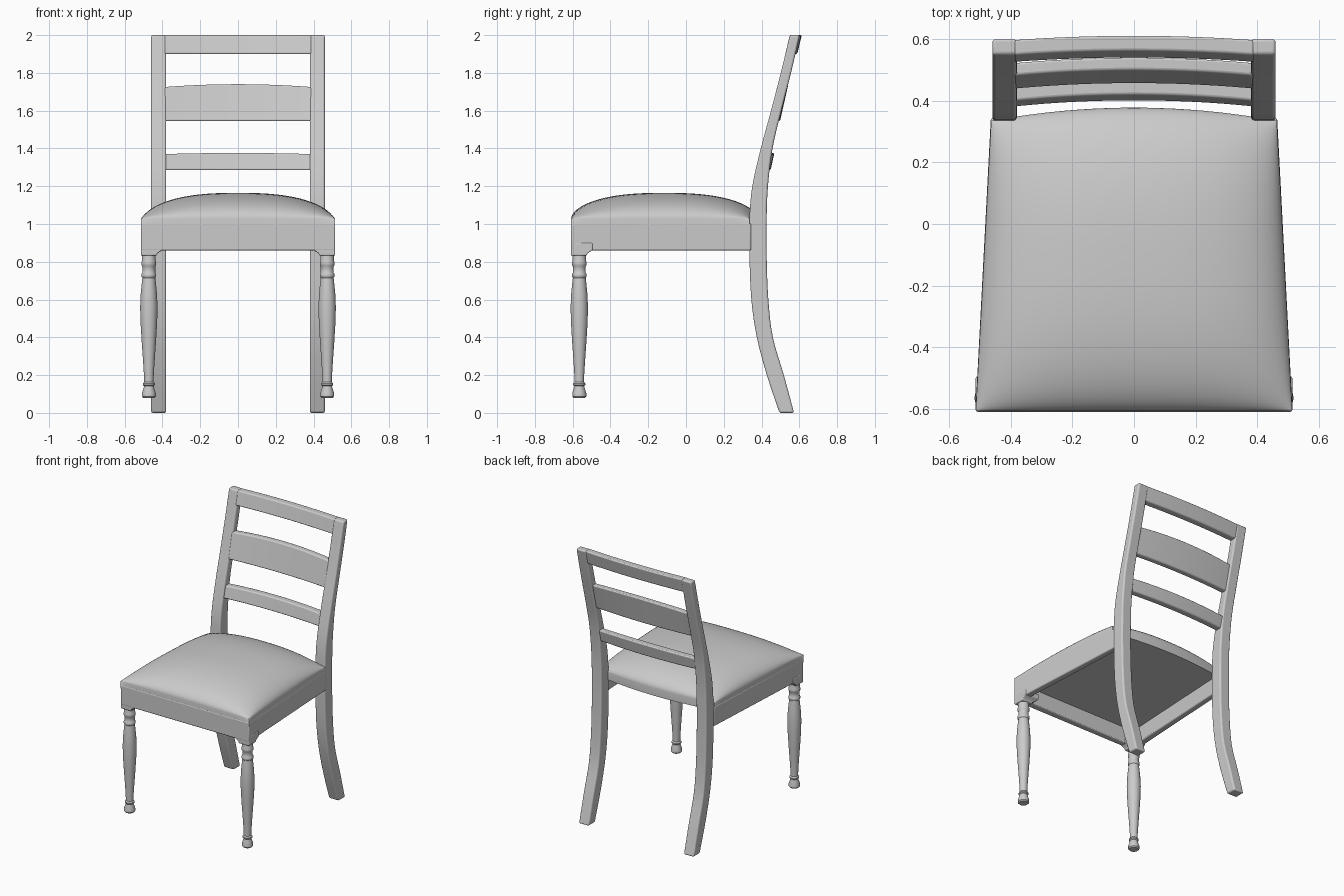
import bpy, bmesh, math
from mathutils import Vector

if "Cube" in bpy.data.objects:
    bpy.data.objects.remove(bpy.data.objects["Cube"])


def make(name, verts, faces, bevel=0.0, angle=40):
    me = bpy.data.meshes.new(name)
    bm = bmesh.new()
    vs = [bm.verts.new(v) for v in verts]
    for f in faces:
        bm.faces.new([vs[i] for i in f])
    bmesh.ops.remove_doubles(bm, verts=bm.verts, dist=1e-5)
    bmesh.ops.recalc_face_normals(bm, faces=bm.faces)
    bm.to_mesh(me)
    bm.free()
    ob = bpy.data.objects.new(name, me)
    bpy.context.collection.objects.link(ob)
    if bevel:
        m = ob.modifiers.new("Bevel", 'BEVEL')
        m.width, m.segments = bevel, 3
        m.limit_method, m.angle_limit = 'ANGLE', math.radians(40)
    bpy.context.view_layer.objects.active = ob
    ob.select_set(True)
    bpy.ops.object.shade_smooth_by_angle(angle=math.radians(angle))
    ob.select_set(False)
    return ob


def loft(name, rings, bevel=0.0, angle=40):
    """Skin a list of closed rings and cap both ends."""
    n, k = len(rings[0]), len(rings)
    faces = [(i*n + j, i*n + (j+1) % n, (i+1)*n + (j+1) % n, (i+1)*n + j)
             for i in range(k-1) for j in range(n)]
    faces += [tuple(range(n)), tuple(range((k-1)*n, k*n))]
    return make(name, [v for r in rings for v in r], faces, bevel, angle)


def smooth(pts, steps=4):
    """Catmull-Rom curve through points."""
    p = [Vector(q) for q in pts]
    out = []
    for i in range(len(p)-1):
        a, b, c, d = p[max(i-1, 0)], p[i], p[i+1], p[min(i+2, len(p)-1)]
        for s in range(steps):
            t = s/steps
            out.append(b + (c-a)*t/2 + (a*2 - b*5 + c*4 - d)*t*t/2
                       + (b*3 - a - c*3 + d)*t**3/2)
    return out + [p[-1]]


# Back posts: one sweeping piece from foot to top (front y, back y, z)
post = smooth([(.495, .572, 0), (.428, .518, .2), (.375, .46, .4), (.346, .436, .6),
               (.336, .427, .83), (.336, .427, 1.03), (.351, .434, 1.2),
               (.396, .458, 1.4), (.45, .505, 1.6), (.502, .556, 1.8), (.55, .602, 2)])
# Front legs: turned profile (radius, z)
turned = [(.030, .08), (.037, .088), (.037, .105), (.027, .135), (.026, .142), (.032, .148),
          (.032, .156), (.025, .164), (.026, .2), (.031, .28), (.038, .38), (.044, .48),
          (.046, .56), (.043, .63), (.036, .70), (.034, .715), (.039, .722), (.039, .735),
          (.034, .742), (.034, .775), (.039, .782), (.039, .797), (.036, .805), (.036, .85)]
for side, s in (("left", -1), ("right", 1)):
    loft("back_post_" + side,
         [[(s*.38, f, z), (s*.46, f, z), (s*.46, b, z), (s*.38, b, z)] for f, b, z in post],
         bevel=.01)
    loft("front_leg_" + side,
         [[(s*.472 + r*math.cos(a*math.pi/14), -.565 + r*math.sin(a*math.pi/14), z)
           for a in range(28)] for r, z in turned])
    # Corner block above each front leg
    loft("corner_block_" + side,
         [[(s*.514, -.609, z), (s*(.514-w), -.609, z), (s*(.514-w), -.609+w, z),
           (s*.514, -.609+w, z)] for w, z in ((.083, .832), (.088, .845), (.115, .862), (.115, .9))],
         bevel=.006)


def rail(name, z0, z1, y0, y1, thick, bow, arch):
    """Bowed cross rail: front face runs from (y0, z0) to (y1, z1)."""
    rings = []
    for i in range(25):
        u = -1 + i/12
        dy, dz = bow*(1-u*u), arch*(1-u*u)
        rings.append([(u*.39, y0+dy, z0), (u*.39, y0+thick+dy, z0),
                      (u*.39, y1+thick+dy, z1+dz), (u*.39, y1+dy, z1+dz)])
    loft(name, rings, bevel=.008)


rail("top_rail", 1.90, 2.0, .525, .549, .050, .014, 0)
rail("middle_slat", 1.545, 1.725, .438, .482, .042, .018, .015)
rail("lower_slat", 1.285, 1.37, .38, .40, .048, .02, .006)

# Seat apron: front and two sides, open at the back
u_shape = [(-.465, .345), (-.515, -.61), (.515, -.61), (.465, .345),
           (.42, .345), (.465, -.565), (-.465, -.565), (-.42, .345)]
n = len(u_shape)
make("seat_apron", [(x, y, z) for z in (.86, 1.003) for x, y in u_shape],
     [(j + k, (j+1) % n + k, (j+1) % n + n - k, j + n - k) for k in (0,) for j in range(n)]
     + [q for o in (0, n) for q in ((o, o+1, o+6, o+7), (o+1, o+2, o+5, o+6), (o+2, o+3, o+4, o+5))],
     bevel=.008)

# Upholstered seat: domed grid with a short skirt and flat underside
N = 36
verts, faces = [], []
for j in range(N+1):
    v = math.sin(math.pi/2*(2*j/N - 1))
    for i in range(N+1):
        u = math.sin(math.pi/2*(2*i/N - 1))
        back = .335 + .043*(1-u*u)
        y = -.608 + (v+1)/2*(back + .608)
        half = .514 - .05*min((y+.608)/.943, 1)
        dome = ((1-abs(u)**2.5)*(1-abs(v)**2.5))**.55
        verts.append((u*half, y, 1.03 + .135*dome))
for j in range(N):
    for i in range(N):
        a = j*(N+1) + i
        faces.append((a, a+1, a+N+2, a+N+1))
edge = ([i for i in range(N)] + [j*(N+1)+N for j in range(N)]
        + [N*(N+1)+i for i in range(N, 0, -1)] + [j*(N+1) for j in range(N, 0, -1)])
base = len(verts)
verts += [(verts[i][0], verts[i][1], .975) for i in edge]
m = len(edge)
faces += [(edge[k], edge[(k+1) % m], base+(k+1) % m, base+k) for k in range(m)]
faces.append(tuple(range(base, base+m)))
make("seat_cushion", verts, faces, angle=60)
